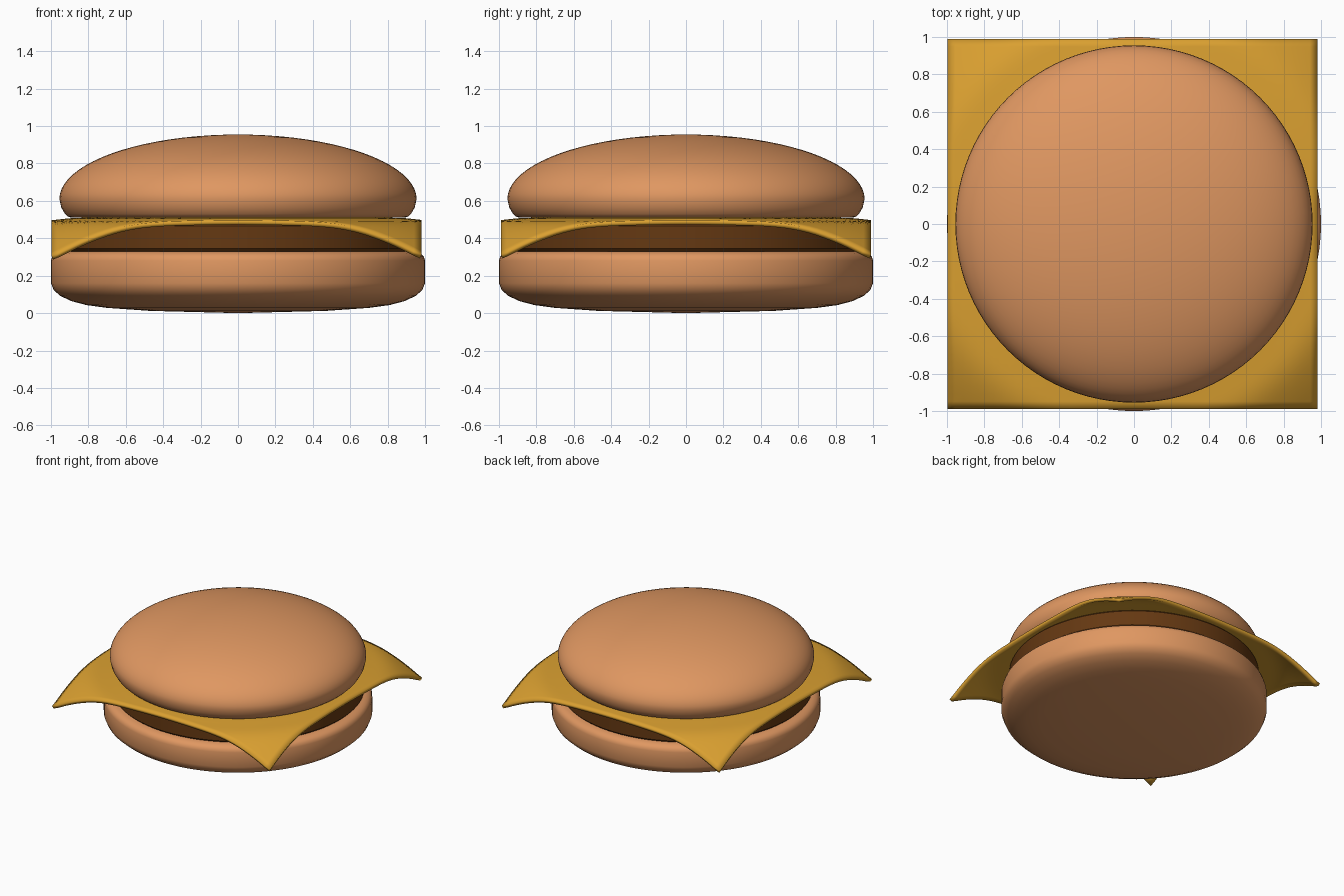
import bpy, bmesh, math

if "Cube" in bpy.data.objects:
    bpy.data.objects.remove(bpy.data.objects["Cube"])


def material(name, rgb):
    m = bpy.data.materials.new(name)
    m.diffuse_color = (*rgb, 1)
    m.use_nodes = True
    m.node_tree.nodes["Principled BSDF"].inputs["Base Color"].default_value = m.diffuse_color
    return m


def finish(name, bm, mat, angle=40):
    bmesh.ops.recalc_face_normals(bm, faces=bm.faces[:])
    me = bpy.data.meshes.new(name)
    bm.to_mesh(me)
    bm.free()
    ob = bpy.data.objects.new(name, me)
    bpy.context.collection.objects.link(ob)
    me.materials.append(mat)
    bpy.ops.object.select_all(action='DESELECT')
    ob.select_set(True)
    bpy.context.view_layer.objects.active = ob
    bpy.ops.object.shade_smooth_by_angle(angle=math.radians(angle))
    return ob


def lathe(name, profile, mat, steps=96):
    bm = bmesh.new()
    vs = [bm.verts.new((r, 0, z)) for r, z in profile]
    es = [bm.edges.new(p) for p in zip(vs, vs[1:])]
    bmesh.ops.spin(bm, geom=vs + es, cent=(0, 0, 0), axis=(0, 0, 1),
                   angle=2 * math.pi, steps=steps)
    bmesh.ops.remove_doubles(bm, verts=bm.verts[:], dist=1e-4)
    return finish(name, bm, mat)


bun = material("bun", (0.74, 0.31, 0.12))
meat = material("meat", (0.13, 0.04, 0.006))
cheese = material("cheese", (0.70, 0.35, 0.03))

# bottom bun: nearly flat underside, rounded lower edge, straight wall
lathe("bottom_bun", [(0, 0), (0.47, 0.012), (0.70, 0.028), (0.81, 0.043),
                     (0.89, 0.064), (0.95, 0.092), (0.985, 0.123), (1, 0.16),
                     (1, 0.28), (0.994, 0.302), (0.978, 0.318), (0.95, 0.33),
                     (0, 0.33)], bun)

# patty
lathe("patty", [(0, 0.33), (0.925, 0.33), (0.94, 0.345), (0.94, 0.465),
                (0.925, 0.48), (0, 0.48)], meat)

# top bun: elliptical dome above a tucked-in base
dome = [(0.955 * math.cos(t), 0.61 + 0.345 * math.sin(t))
        for t in (math.pi / 2 * i / 20 for i in range(20))]
lathe("top_bun", [(0, 0.51), (0.89, 0.51), (0.91, 0.516), (0.925, 0.53),
                  (0.945, 0.565)] + dome + [(0, 0.955)], bun)

# cheese slice: square sheet whose corners droop with distance from the centre
droop = [(0.0, 0.51), (0.88, 0.51), (1.0, 0.496), (1.085, 0.489),
         (1.166, 0.463), (1.28, 0.395), (1.42, 0.292)]


def height(r):
    for (r0, z0), (r1, z1) in zip(droop, droop[1:]):
        if r <= r1:
            return z0 + (z1 - z0) * (r - r0) / (r1 - r0)
    return droop[-1][1]


def smooth_height(r):
    return sum(height(max(0, r + d * 0.02)) for d in range(-2, 3)) / 5


bm = bmesh.new()
bmesh.ops.create_grid(bm, x_segments=48, y_segments=48, size=0.99)
for v in bm.verts:
    v.co.x -= 0.008
    v.co.z = smooth_height(v.co.xy.length)
sheet = finish("cheese_slice", bm, cheese)
solid = sheet.modifiers.new("thickness", 'SOLIDIFY')
solid.thickness = 0.025
solid.offset = -1 if sheet.data.polygons[0].normal.z > 0 else 1
